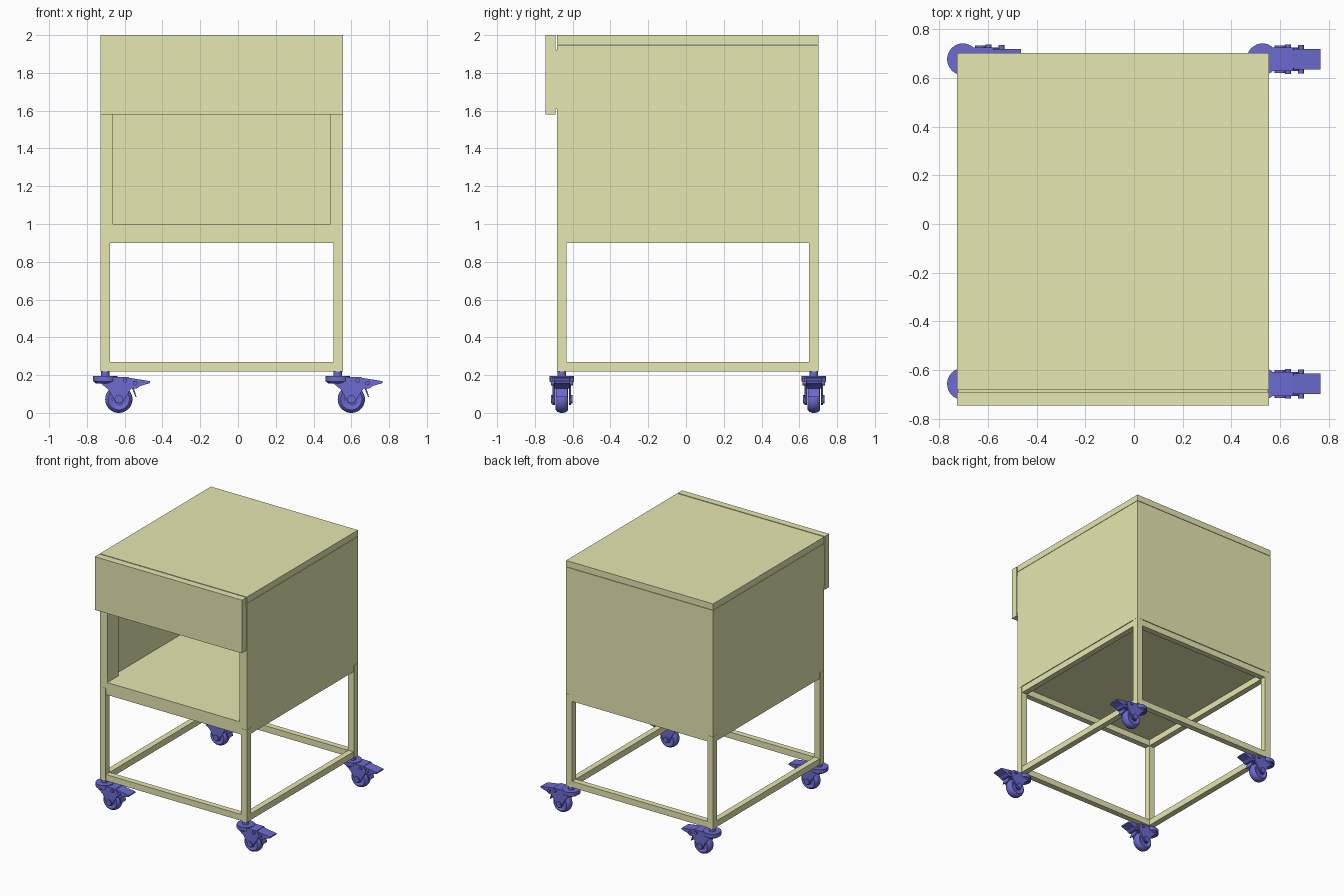
import bpy, bmesh, math
from mathutils import Matrix, Vector

if "Cube" in bpy.data.objects:
    bpy.data.objects.remove(bpy.data.objects["Cube"])


def material(name, rgb):
    m = bpy.data.materials.new(name)
    m.diffuse_color = (*rgb, 1)
    m.use_nodes = True
    m.node_tree.nodes["Principled BSDF"].inputs["Base Color"].default_value = m.diffuse_color
    return m


TAN = material("pale_tan", (0.80, 0.80, 0.445))
BLUE = material("caster_blue", (0.15, 0.145, 0.64))


def finish(bm, name, mat, smooth=False):
    bmesh.ops.recalc_face_normals(bm, faces=bm.faces)
    me = bpy.data.meshes.new(name)
    bm.to_mesh(me)
    bm.free()
    ob = bpy.data.objects.new(name, me)
    bpy.context.collection.objects.link(ob)
    me.materials.append(mat)
    if smooth:
        bpy.ops.object.select_all(action='DESELECT')
        ob.select_set(True)
        bpy.context.view_layer.objects.active = ob
        bpy.ops.object.shade_smooth_by_angle(angle=math.radians(35))
    return ob


def add_box(bm, x0, x1, y0, y1, z0, z1):
    c = Vector((x0 + x1, y0 + y1, z0 + z1)) / 2
    bmesh.ops.create_cube(bm, size=1, matrix=Matrix.Translation(c) @ Matrix.Diagonal((x1 - x0, y1 - y0, z1 - z0, 1)))


def box(name, *b):
    bm = bmesh.new()
    add_box(bm, *b)
    return finish(bm, name, TAN)


def add_cyl(bm, c, r, depth, axis='Z', seg=32, r2=None):
    rot = Matrix.Rotation(math.pi / 2, 4, 'X') if axis == 'Y' else Matrix()
    bmesh.ops.create_cone(bm, cap_ends=True, segments=seg, radius1=r, radius2=r if r2 is None else r2,
                          depth=depth, matrix=Matrix.Translation(c) @ rot)


def add_plate(bm, pts, y0, y1):
    """Extrude an x-z outline from y0 to y1."""
    a = [bm.verts.new((x, y0, z)) for x, z in pts]
    b = [bm.verts.new((x, y1, z)) for x, z in pts]
    n = len(pts)
    bm.faces.new(a)
    bm.faces.new(b[::-1])
    for i in range(n):
        bm.faces.new((a[i], b[i], b[(i + 1) % n], a[(i + 1) % n]))


X0, X1, Y0, Y1 = -0.728, 0.555, -0.682, 0.702
T = 0.05
G = 0.004  # small reveal between frame parts

# legs
for xn, xa in (("left", X0), ("right", X1 - T)):
    for yn, ya in (("front", Y0), ("back", Y1 - T)):
        box(f"{yn}_{xn}_leg", xa, xa + T, ya, ya + T, 0.22, 0.95)

# lower and upper frame rails, set slightly in from the leg faces
for lvl, z in (("lower", 0.22), ("upper", 0.90)):
    for n, y in (("front", Y0 + G), ("back", Y1 - T)):
        box(f"{lvl}_{n}_rail", X0 + T, X1 - T, y, y + T - G, z, z + T - 0.001)
    for n, x in (("left", X0 + G), ("right", X1 - T)):
        box(f"{lvl}_{n}_rail", x, x + T - G, Y0 + T, Y1 - T, z, z + T - 0.001)

# thin cabinet panels, open at the front, with a stout post in each corner
P, D, W = 0.065, 0.14, 0.03
for n, xp, xw in (("left", X0, X0), ("right", X1 - P, X1 - W)):
    box(f"front_{n}_cabinet_post", xp, xp + P, Y0, Y0 + D, 0.951, 1.948)
    box(f"back_{n}_cabinet_post", xp, xp + P, Y1 - D, Y1, 0.951, 1.948)
    box(f"{n}_wall", xw, xw + W, Y0 + D, Y1 - D, 0.951, 1.948)
box("back_wall", X0 + P, X1 - P, Y1 - W, Y1, 0.951, 1.948)
box("cabinet_floor", X0 + P, X1 - P, Y0, Y1 - W, 0.951, 1.0)
for n, x in (("left", X0 + W), ("right", X1 - P)):
    box(f"{n}_floor_edge", x, x + P - W, Y0 + D, Y1 - D, 0.951, 1.0)
box("lid", X0, X1, Y0, Y1, 1.951, 2.0)

# raised front door and the thin mounting plate behind it
box("front_door", X0, X1, -0.745, -0.690, 1.58, 2.0)
box("door_mounting_plate", X0 + 0.004, X1 - 0.004, -0.690, Y0, 1.61, 1.92)


# casters, built about the leg centre and facing +x
def caster(name, cx, cy):
    at = Matrix.Translation((cx, cy, 0))
    # wheel: lathed tread profile with recessed hub
    bm = bmesh.new()
    prof = [(0, 0.026), (0.035, 0.026), (0.042, 0.031), (0.056, 0.033), (0.066, 0.025), (0.071, 0.012),
            (0.072, 0), (0.071, -0.012), (0.066, -0.025), (0.056, -0.033), (0.042, -0.031), (0.035, -0.026), (0, -0.026)]
    vs = [bm.verts.new((r, y, 0)) for r, y in prof]
    es = [bm.edges.new(p) for p in zip(vs, vs[1:])]
    bmesh.ops.spin(bm, geom=vs + es, cent=(0, 0, 0), axis=(0, 1, 0), angle=2 * math.pi, steps=40)
    bmesh.ops.remove_doubles(bm, verts=bm.verts, dist=1e-5)
    bm.transform(at @ Matrix.Translation((0.072, 0, 0.072)))
    finish(bm, name + "_wheel", BLUE, True)

    # stem, swivel head and fork
    bm = bmesh.new()
    add_cyl(bm, (0, 0, 0.205), 0.022, 0.034)
    add_cyl(bm, (0, 0, 0.181), 0.065, 0.030)
    add_cyl(bm, (0, 0, 0.162), 0.05, 0.012, r2=0.062)
    side = [(-0.035, 0.165), (0.0, 0.192), (0.125, 0.190), (0.150, 0.165), (0.135, 0.125), (0.108, 0.085),
            (0.090, 0.050), (0.072, 0.043), (0.054, 0.052), (0.042, 0.080), (0.015, 0.125)]
    for s in (-1, 1):
        add_plate(bm, side, s * 0.037, s * 0.049)
        add_cyl(bm, (0.072, s * 0.050, 0.073), 0.022, 0.014, 'Y')
        add_cyl(bm, (0.105, s * 0.053, 0.172), 0.012, 0.016, 'Y', 16)
        add_cyl(bm, (0.158, s * 0.050, 0.158), 0.012, 0.018, 'Y', 16)
    add_plate(bm, [(-0.035, 0.160), (0.0, 0.192), (0.125, 0.190), (0.125, 0.168), (0.02, 0.155)], -0.037, 0.037)
    bm.transform(at)
    finish(bm, name + "_fork", BLUE, True)

    # brake pedal and thin release lever
    bm = bmesh.new()
    add_plate(bm, [(0.105, 0.184), (0.125, 0.186), (0.238, 0.168), (0.238, 0.158), (0.185, 0.142),
                   (0.165, 0.128), (0.135, 0.130)], -0.042, 0.042)
    add_plate(bm, [(0.140, 0.135), (0.150, 0.135), (0.166, 0.085), (0.160, 0.085)], -0.03, 0.03)
    bm.transform(at)
    finish(bm, name + "_brake_pedal", BLUE)


for xn, x in (("left", -0.703), ("right", 0.528)):
    for yn, y in (("front", Y0 + T / 2), ("back", Y1 - T / 2)):
        caster(f"{yn}_{xn}_caster", x, y)
